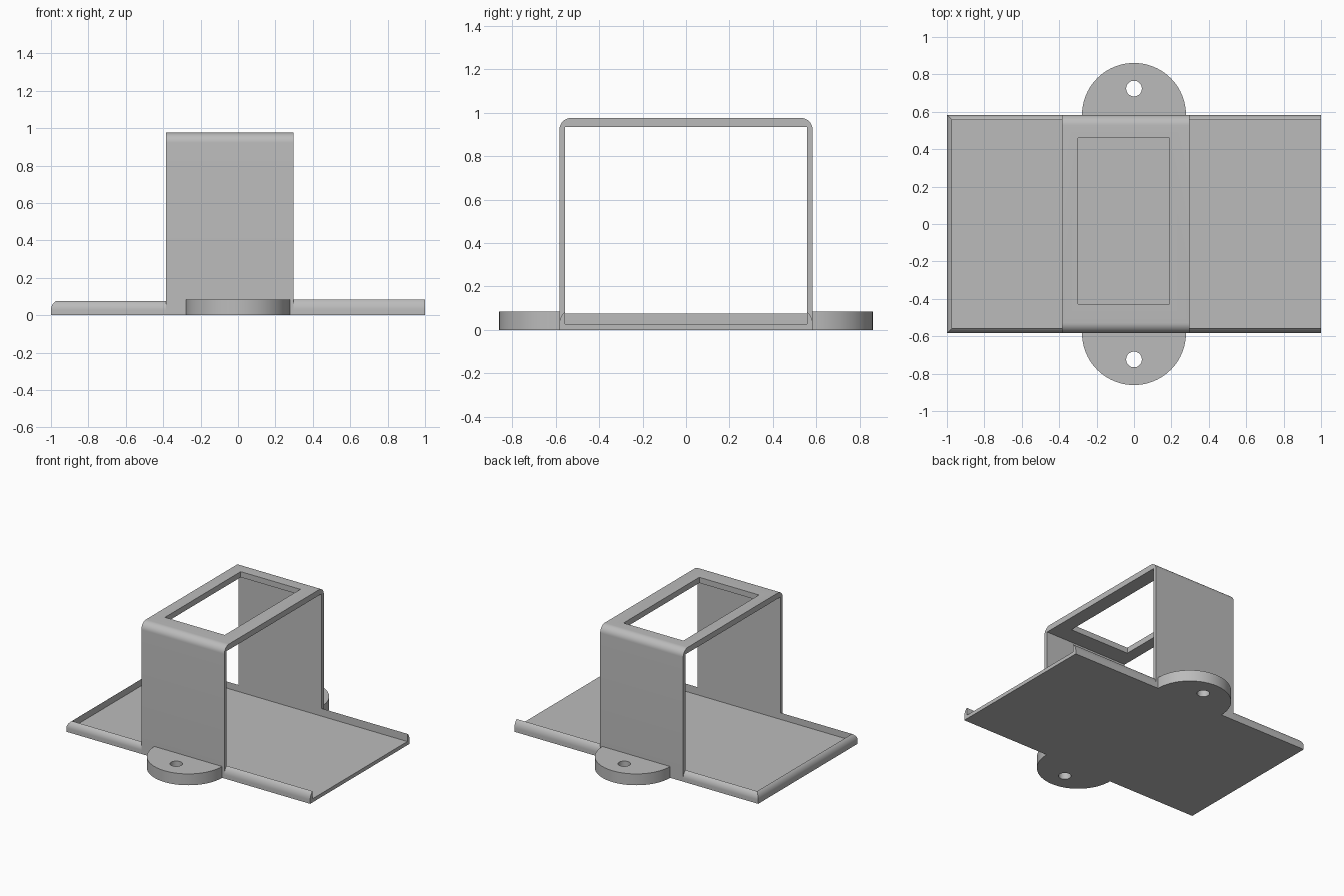
import bpy, bmesh, math

cube = bpy.data.objects.get("Cube")
if cube:
    bpy.data.objects.remove(cube, do_unlink=True)

grey = bpy.data.materials.new("plain_grey")
grey.use_nodes = True
GREY = (0.5, 0.5, 0.5, 1)
grey.diffuse_color = GREY
grey.node_tree.nodes["Principled BSDF"].inputs["Base Color"].default_value = GREY

W = 0.583        # half depth of the tray
T = 0.027        # wall and floor thickness
X0, X1 = -0.385, 0.296   # sides of the arch
TAB_H = 0.084


def loft(name, rings):
    """Solid through a row of matching rings, capped at both ends."""
    bm = bmesh.new()
    loops = [[bm.verts.new(p) for p in ring] for ring in rings]
    for a, b in zip(loops, loops[1:]):
        for i in range(len(a)):
            j = (i + 1) % len(a)
            bm.faces.new((a[i], a[j], b[j], b[i]))
    bm.faces.new(loops[0])
    bm.faces.new(loops[-1])
    bmesh.ops.recalc_face_normals(bm, faces=bm.faces)
    mesh = bpy.data.meshes.new(name)
    bm.to_mesh(mesh)
    bm.free()
    mesh.materials.append(grey)
    ob = bpy.data.objects.new(name, mesh)
    bpy.context.collection.objects.link(ob)
    return ob


def activate(ob):
    bpy.ops.object.select_all(action='DESELECT')
    ob.select_set(True)
    bpy.context.view_layer.objects.active = ob


def smooth(ob):
    activate(ob)
    bpy.ops.object.shade_smooth_by_angle(angle=math.radians(30))


def box(name, x0, x1, y0, y1, z0, z1):
    base = [(x0, y0), (x1, y0), (x1, y1), (x0, y1)]
    return loft(name, [[(x, y, z) for x, y in base] for z in (z0, z1)])


def arc(cx, cy, r, a0, a1, n):
    angles = [math.radians(a0 + (a1 - a0) * i / n) for i in range(n + 1)]
    return [(cx + r * math.cos(a), cy + r * math.sin(a)) for a in angles]


def cut(ob, cutter):
    mod = ob.modifiers.new("opening", 'BOOLEAN')
    mod.operation = 'DIFFERENCE'
    mod.solver = 'EXACT'
    mod.object = cutter
    activate(ob)
    bpy.ops.object.modifier_apply(modifier=mod.name)
    bpy.data.objects.remove(cutter, do_unlink=True)


def lip(name, path, height):
    """Rim with a rounded outer edge; path holds corners and inward mitres."""
    r = 0.055
    span = 180 - math.degrees(math.acos((r - T) / r))
    curve = arc(r, 0, r, 180, span, 8)
    rise = (height - T) / curve[-1][1]
    profile = [(0, 0)] + [(d, T + z * rise) for d, z in curve] + [(T, 0)]
    smooth(loft(name, [[(x + d * mx, y + d * my, z) for d, z in profile]
                       for x, y, mx, my in path]))


# Tray floor and rims, open at the +x end
box("tray_floor", -1 + T, 1, -W + T, W - T, 0, T)
lip("closed_end_rim", [(X0, -W, 0, 1), (-1, -W, 1, 1),
                       (-1, W, 1, -1), (X0, W, 0, -1)], 0.076)
for side, s in (("front", -1), ("back", 1)):
    lip(side + "_open_end_rim", [(X1, s * W, 0, -s), (1, s * W, 0, -s)], 0.084)

# Arch over the tray with rounded shoulders and a window in the top
R, TOP, UNDER = 0.055, 0.976, 0.934
section = [(W, 0)] + arc(W - R, TOP - R, R, 0, 90, 10)
section += arc(R - W, TOP - R, R, 90, 180, 10) + [(-W, 0), (T - W, 0)]
section += [(T - W, UNDER), (W - T, UNDER), (W - T, 0)]
arch = loft("arch", [[(x, y, z) for y, z in section] for x in (X0, X1)])
cut(arch, box("window_cutter", -0.3, 0.19, -0.427, 0.46, 0.9, 1.1))
smooth(arch)

# Screw tabs
for side, s in (("front", -1), ("back", 1)):
    outline = arc(0, W, 0.278, 0, 180, 40)
    tab = loft(side + "_screw_tab",
               [[(x, s * y, z) for x, y in outline] for z in (0, TAB_H)])
    hole = arc(0, 0.724, 0.042, 0, 348.75, 31)
    cut(tab, loft("hole_cutter",
                  [[(x, s * y, z) for x, y in hole] for z in (-0.1, 0.2)]))
    smooth(tab)
